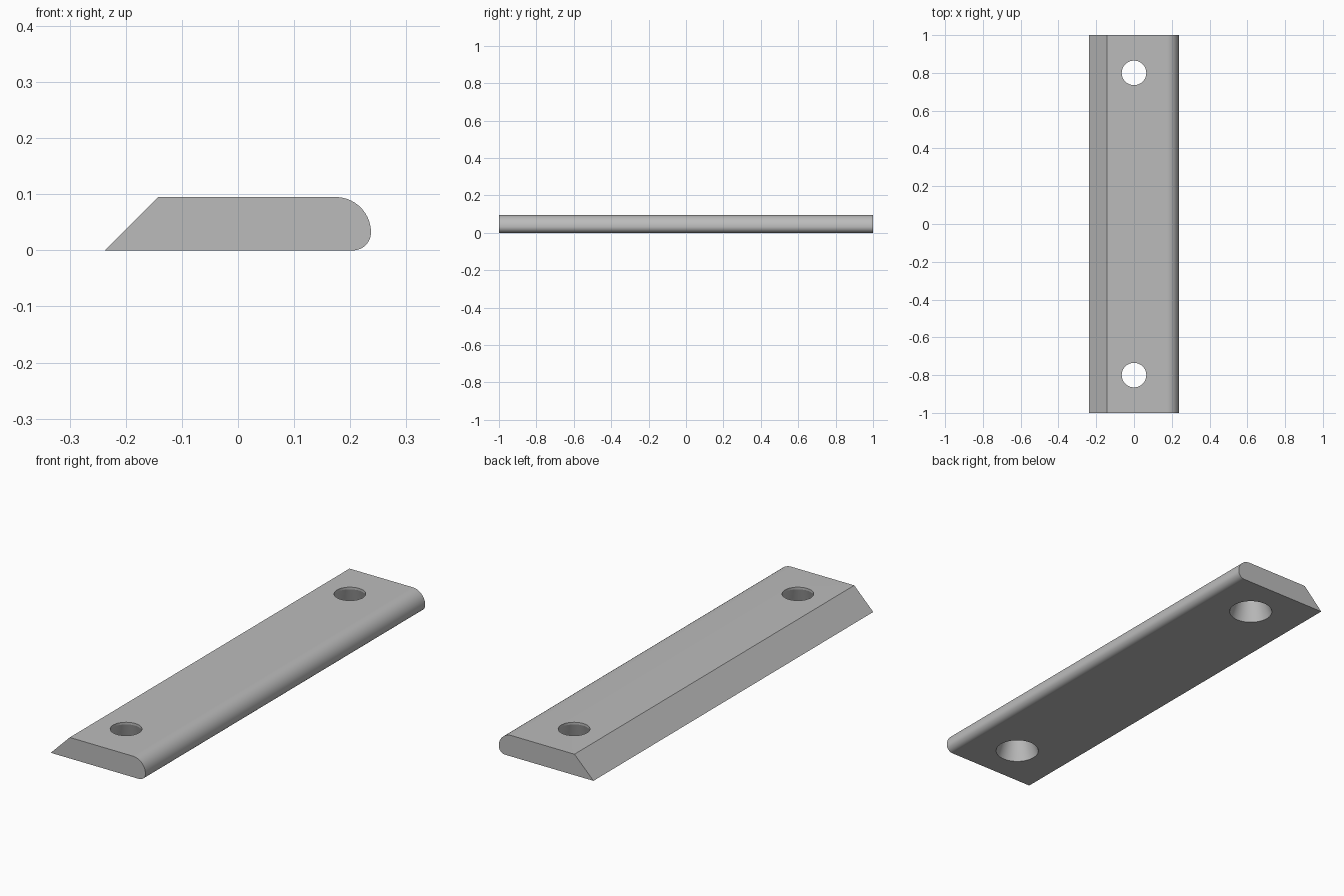
import bpy, bmesh, math

if "Cube" in bpy.data.objects:
    bpy.data.objects.remove(bpy.data.objects["Cube"])

W, H, L = 0.237, 0.095, 1.0          # half width, height, half length
R_LOW = 0.032                        # lower edge radius
R_TOP = H - R_LOW                    # upper edge radius

grey = bpy.data.materials.new("plain grey")
grey.diffuse_color = (0.5, 0.5, 0.5, 1)
grey.use_nodes = True
grey.node_tree.nodes["Principled BSDF"].inputs["Base Color"].default_value = grey.diffuse_color


def make_object(name, bm):
    bmesh.ops.recalc_face_normals(bm, faces=bm.faces[:])
    mesh = bpy.data.meshes.new(name)
    bm.to_mesh(mesh)
    bm.free()
    mesh.materials.append(grey)
    obj = bpy.data.objects.new(name, mesh)
    bpy.context.collection.objects.link(obj)
    return obj


def arc(cx, cz, r, start, end, n=14):
    angles = [math.radians(start + (end - start) * i / n) for i in range(n + 1)]
    return [(cx + r * math.cos(a), cz + r * math.sin(a)) for a in angles]


# Bar: bevelled left edge, rounded right edge, swept along y
profile = [(-W, 0)]
profile += arc(W - R_LOW, R_LOW, R_LOW, -90, 0)
profile += arc(W - R_TOP, R_LOW, R_TOP, 0, 90)[1:]
profile += [(-W + H, H)]
bm = bmesh.new()
face = bm.faces.new([bm.verts.new((x, -L, z)) for x, z in profile])
swept = bmesh.ops.extrude_face_region(bm, geom=[face])["geom"]
bmesh.ops.translate(bm, vec=(0, 2 * L, 0),
                    verts=[v for v in swept if isinstance(v, bmesh.types.BMVert)])
bar = make_object("mounting_bar", bm)


# Screw holes: short straight neck at the top, flaring towards the bottom
def hole_cutter(name, y, sides=64):
    slope = (0.093 - 0.065) / 0.085
    rings = [(0.093 + 0.02 * slope, -0.02), (0.065, 0.085), (0.065, H + 0.02)]
    bm = bmesh.new()
    loops = []
    for r, z in rings:
        loops.append([bm.verts.new((r * math.cos(2 * math.pi * i / sides),
                                    y + r * math.sin(2 * math.pi * i / sides), z))
                      for i in range(sides)])
    for low, high in zip(loops, loops[1:]):
        for i in range(sides):
            j = (i + 1) % sides
            bm.faces.new((low[i], low[j], high[j], high[i]))
    bm.faces.new(loops[0])
    bm.faces.new(loops[-1])
    cutter = make_object(name, bm)
    cutter.hide_render = True
    return cutter


bpy.context.view_layer.objects.active = bar
for name, y in (("front_hole_cutter", -0.8), ("back_hole_cutter", 0.8)):
    cutter = hole_cutter(name, y)
    cut = bar.modifiers.new(name, 'BOOLEAN')
    cut.operation = 'DIFFERENCE'
    cut.solver = 'EXACT'
    cut.object = cutter
    bpy.ops.object.modifier_apply(modifier=cut.name)
    bpy.data.objects.remove(cutter)

# Smooth the rounded edge and hole walls, keep the corners crisp
bar.select_set(True)
bpy.ops.object.shade_smooth_by_angle(angle=math.radians(15))
